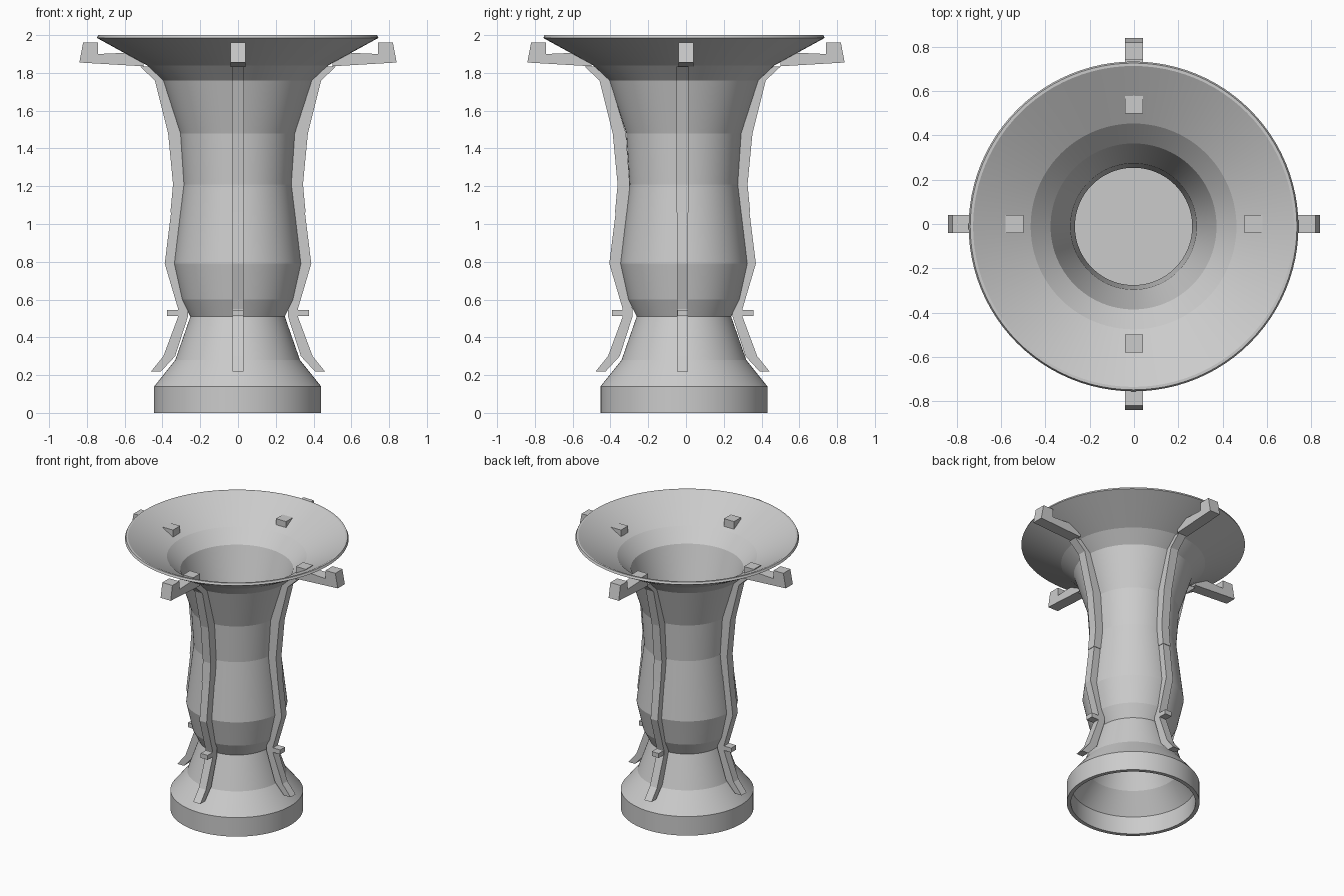
import bpy, bmesh
from math import pi, cos, sin
from mathutils import Matrix, Vector

cube = bpy.data.objects.get("Cube")
if cube:
    bpy.data.objects.remove(cube, do_unlink=True)

grey = bpy.data.materials.new("light grey")
grey.use_nodes = True
GREY = (0.6, 0.6, 0.6, 1)
grey.diffuse_color = GREY
grey.node_tree.nodes["Principled BSDF"].inputs["Base Color"].default_value = GREY


def finish(bm, name):
    bmesh.ops.recalc_face_normals(bm, faces=bm.faces)
    mesh = bpy.data.meshes.new(name)
    bm.to_mesh(mesh)
    bm.free()
    mesh.materials.append(grey)
    obj = bpy.data.objects.new(name, mesh)
    bpy.context.collection.objects.link(obj)
    return obj


def lathe(name, profile, centre, sides=96):
    """Spin a profile of (radius, z); smooth around, crisp between bands."""
    bm = bmesh.new()
    verts = [bm.verts.new((r, 0, z)) for r, z in profile]
    edges = [bm.edges.new(pair) for pair in zip(verts, verts[1:])]
    bmesh.ops.spin(bm, geom=verts + edges, cent=(0, 0, 0), axis=(0, 0, 1),
                   angle=2 * pi, steps=sides, use_duplicate=False)
    bmesh.ops.remove_doubles(bm, verts=bm.verts, dist=0.0005)
    for face in bm.faces:
        face.smooth = True
    for edge in bm.edges:
        a, b = edge.verts
        edge.smooth = abs(a.co.z - b.co.z) > 0.0001
    bmesh.ops.translate(bm, verts=bm.verts, vec=centre)
    return finish(bm, name)


def plate(name, outline, width, angle, shift=(0, 0)):
    """Extrude an outline of (radius, z) to a width and turn it about z."""
    bm = bmesh.new()
    face = bm.faces.new([bm.verts.new((r, -width / 2, z)) for r, z in outline])
    grown = bmesh.ops.extrude_face_region(bm, geom=[face])["geom"]
    new_verts = [g for g in grown if isinstance(g, bmesh.types.BMVert)]
    bmesh.ops.translate(bm, verts=new_verts, vec=(0, width, 0))
    turn = Matrix.Translation((shift[0], shift[1], 0)) @ Matrix.Rotation(angle, 4, 'Z')
    bmesh.ops.transform(bm, matrix=turn, verts=bm.verts)
    return finish(bm, name)


def band(rows):
    """Closed outline from rows of (inner radius, outer radius, z)."""
    return [(o, z) for i, o, z in rows] + [(i, z) for i, o, z in reversed(rows)]


# Vase: hollow foot, outer wall, rim, inner wall and floor
foot_inside = [(0, 0.5), (0.23, 0.5), (0.31, 0.27), (0.415, 0.13), (0.415, 0)]
outer_wall = [(0.442, 0), (0.442, 0.14), (0.33, 0.28), (0.25, 0.51), (0.295, 0.6),
              (0.337, 0.79), (0.287, 1.21), (0.305, 1.48), (0.395, 1.76),
              (0.48, 1.84), (0.745, 1.985), (0.738, 2.0)]
inner_wall = [(0.725, 2.0), (0.465, 1.855), (0.375, 1.765), (0.285, 1.48),
              (0.265, 1.21), (0.312, 0.79), (0.275, 0.62), (0, 0.62)]
lathe("vase", foot_inside + outer_wall + inner_wall, Vector((-0.002, -0.011, 0)))

# Rib, peg and clamp outlines
upper_rib = band([(0.455, 0.52, 1.835), (0.385, 0.44, 1.76), (0.3, 0.37, 1.48),
                  (0.28, 0.344, 1.21), (0.29, 0.358, 1.06)])
lower_rib = band([(0.29, 0.352, 1.08), (0.325, 0.388, 0.79), (0.265, 0.317, 0.55),
                  (0.265, 0.317, 0.51), (0.333, 0.395, 0.3), (0.407, 0.46, 0.22)])
peg = band([(0.29, 0.375, 0.545), (0.29, 0.375, 0.512)])
clamp = [(0.5, 1.835), (0.84, 1.855), (0.82, 1.96), (0.74, 1.96), (0.74, 1.9),
         (0.58, 1.907), (0.58, 1.925), (0.5, 1.925)]

# Four supports around the vase
for i, side in enumerate(("left", "back", "right", "front")):
    angle = i * pi / 2
    offset = (0, -0.018)
    plate(side + "_upper_rib", upper_rib, 0.064, angle, offset)
    plate(side + "_lower_rib", lower_rib, 0.058, angle, offset)
    plate(side + "_peg", peg, 0.056, angle, offset)
    plate(side + "_clamp", clamp, 0.082, angle)
